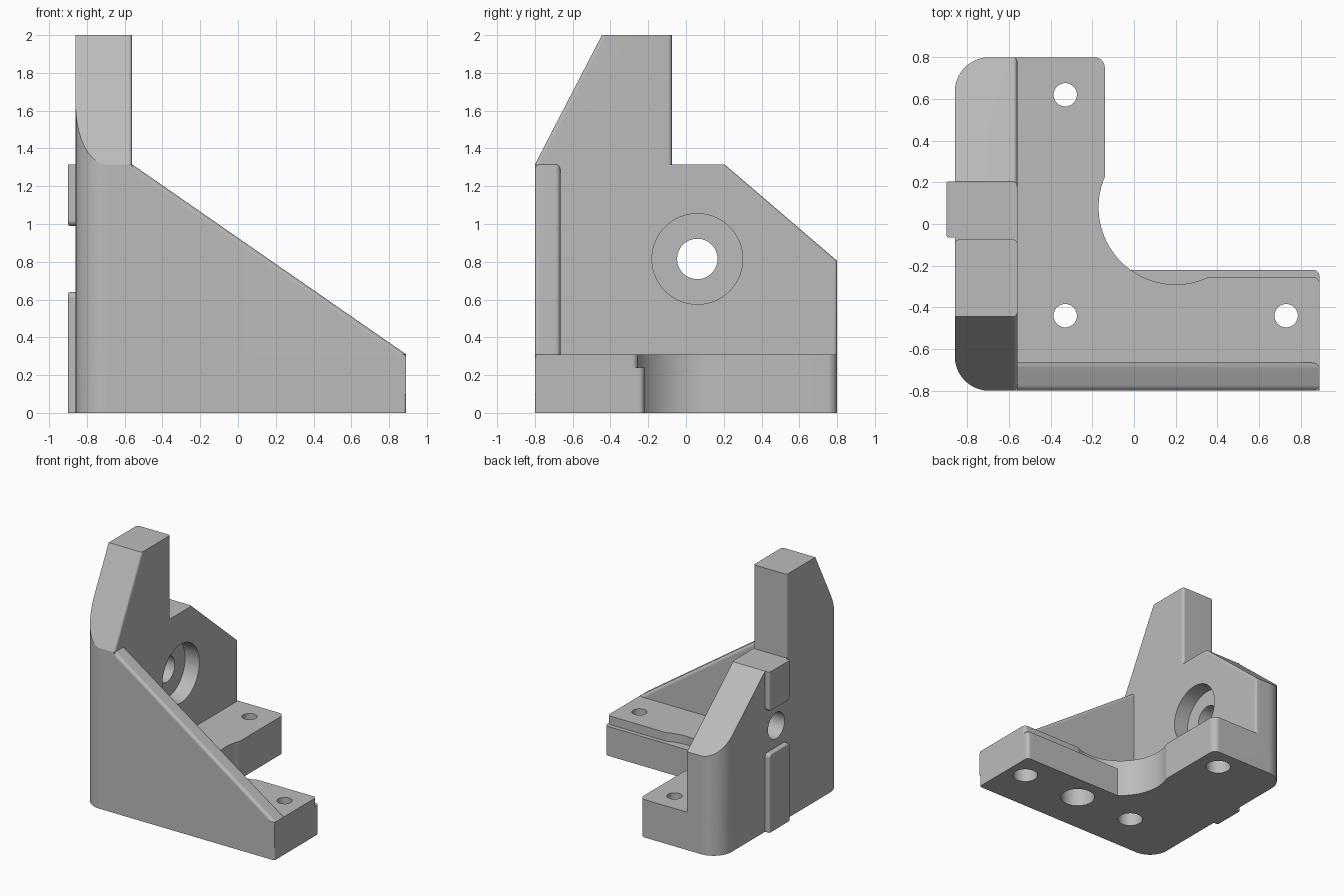
import bpy, bmesh, math
from mathutils import Vector

cube = bpy.data.objects.get("Cube")
if cube:
    bpy.data.objects.remove(cube, do_unlink=True)

grey = bpy.data.materials.new("mid grey")
grey.use_nodes = True
COLOUR = (0.5, 0.5, 0.5, 1)
grey.diffuse_color = COLOUR
grey.node_tree.nodes["Principled BSDF"].inputs["Base Color"].default_value = COLOUR


def arc(cx, cy, r, start, end, steps=16):
    """Points along an arc, angles in degrees."""
    angles = [math.radians(start + (end - start) * i / steps) for i in range(steps + 1)]
    return [(cx + r * math.cos(a), cy + r * math.sin(a)) for a in angles]


def rounded(corners, steps=10):
    """Outline from (a, b) points or (a, b, radius) corners."""
    out = []
    for i, c in enumerate(corners):
        p = Vector(c[:2])
        if len(c) == 2:
            out.append(p)
            continue
        u = (Vector(corners[i - 1][:2]) - p).normalized()
        v = (Vector(corners[(i + 1) % len(corners)][:2]) - p).normalized()
        half = u.angle(v) / 2
        centre = p + (u + v).normalized() * c[2] / math.sin(half)
        s = p + u * c[2] / math.tan(half) - centre
        e = p + v * c[2] / math.tan(half) - centre
        turn = math.atan2(s.x * e.y - s.y * e.x, s.dot(e))
        base = math.atan2(s.y, s.x)
        for k in range(steps + 1):
            a = base + turn * k / steps
            out.append(centre + Vector((math.cos(a), math.sin(a))) * c[2])
    return out


def prism(name, outline, lo, hi, axis="z", bevel=0, pick=None):
    """Extrude an outline along an axis, rounding the picked edges."""
    place = {"x": lambda a, b, c: (c, a, b),
             "y": lambda a, b, c: (a, c, b),
             "z": lambda a, b, c: (a, b, c)}[axis]
    bm = bmesh.new()
    low = [bm.verts.new(place(p[0], p[1], lo)) for p in outline]
    high = [bm.verts.new(place(p[0], p[1], hi)) for p in outline]
    bm.faces.new(low)
    bm.faces.new(high)
    for i in range(len(low)):
        bm.faces.new((low[i - 1], low[i], high[i], high[i - 1]))
    bmesh.ops.recalc_face_normals(bm, faces=bm.faces)
    if bevel:
        edges = [e for e in bm.edges if pick(*(v.co for v in e.verts))]
        bmesh.ops.bevel(bm, geom=edges, offset=bevel, segments=5, profile=0.5, affect="EDGES")
    mesh = bpy.data.meshes.new(name)
    bm.to_mesh(mesh)
    bm.free()
    mesh.materials.append(grey)
    ob = bpy.data.objects.new(name, mesh)
    bpy.context.collection.objects.link(ob)
    return ob


def combine(target, other, operation):
    """Apply a boolean and discard the second solid."""
    mod = target.modifiers.new("combine", "BOOLEAN")
    mod.operation, mod.object, mod.solver = operation, other, "EXACT"
    bpy.context.view_layer.objects.active = target
    bpy.ops.object.modifier_apply(modifier=mod.name)
    bpy.data.objects.remove(other, do_unlink=True)


def drill(target, a, b, r, lo, hi, axis="z"):
    combine(target, prism("drill", arc(a, b, r, 0, 354.375, 63), lo, hi, axis), "DIFFERENCE")


L, R, F, B = -0.86, 0.89, -0.80, 0.80   # outer limits
INNER, TOP, SHELF = -0.56, 1.315, 0.31

# L-shaped base plate in two layers; the upper one is relieved to leave a small ledge
relief = arc(0.2, 0.08, 0.37, 156.8, 234.2, 20)
relief_end = arc(0.2, 0.08, 0.37, 234.2, 295, 16)[1:]
outer = [(R, F, 0.015), (L, F, 0.165), (L, B, 0.165), (-0.14, B, 0.05)]
lower = rounded(outer + relief + [(R, -0.22, 0.03)])
upper = rounded(outer + relief + relief_end + [(R, -0.255, 0.03)])
body = prism("corner_bracket", lower, 0, 0.24)
combine(body, prism("upper_layer", upper, 0.24, SHELF), "UNION")

# Side wall with a sloped back shoulder
wall = prism("side_wall", [(F, 0.1), (B, 0.1), (B, 0.805), (0.205, TOP), (F, TOP)],
             L - 0.1, INNER, "x", 0.02,
             lambda p, q: min(p.x, q.x) > INNER - 0.01 and abs(p.z - q.z) > 0.1
             and max(p.y, q.y) > 0)
plan = rounded([(L, F, 0.165), (INNER, F), (INNER, B), (L, B, 0.165)])
combine(wall, prism("wall_plan", plan, 0, 2.2), "INTERSECT")

# Tower rising from the side wall, sloped at the front
tower = prism("tower", [(F, 1.2), (F, TOP), (-0.445, 2), (-0.075, 2), (-0.075, 1.2)],
              L - 0.1, INNER, "x", 0.02,
              lambda p, q: min(p.x, q.x) > INNER - 0.01 and abs(p.z - q.z) > 0.2
              and abs(p.y - q.y) > 0.2)
plan = rounded([(L, F, 0.165), (INNER, F), (INNER, -0.075, 0.02), (L, -0.075, 0.02)])
combine(tower, prism("tower_plan", plan, 1, 2.2), "INTERSECT")

# Triangular front wall with a rounded sloping edge
front = prism("front_wall",
              [(-0.68, 0.1), (R, 0.1), (R, SHELF), (INNER, TOP), (-0.68, TOP)],
              F, -0.665, "y", 0.025,
              lambda p, q: abs(p.x - q.x) > 1 and abs(p.z - q.z) > 0.5)

for part in (wall, tower, front):
    combine(body, part, "UNION")

# Locating ribs on the outside of the side wall
for name, z0, z1, r0, r1 in (("lower_rib", 0, 0.64, 0, 0.03), ("upper_rib", 0.99, TOP, 0.03, 0)):
    ends = [(-0.065, z0), (0.205, z0), (0.205, z1), (-0.065, z1)]
    shape = rounded([(a, b, r) if r else (a, b) for (a, b), r in zip(ends, (r0, r0, r1, r1))])
    rib = prism(name, shape, -0.9, -0.8, "x", 0.012,
                lambda p, q: max(p.x, q.x) < -0.89 and not (
                    abs(p.z - q.z) < 0.001 and (p.z < 0.01 or p.z > 1.3)))
    combine(body, rib, "UNION")

# Counterbored bolt hole through the side wall
drill(body, 0.06, 0.815, 0.107, -1, -0.4, "x")
drill(body, 0.06, 0.815, 0.24, INNER - 0.13, -0.4, "x")

# Screw holes in the base, counterbored from below, and one blind socket
for x, y in ((-0.33, 0.62), (-0.33, -0.44), (0.73, -0.44)):
    drill(body, x, y, 0.056, -0.1, 0.5)
    drill(body, x, y, 0.095, -0.1, 0.18)
drill(body, 0.2, -0.44, 0.13, -0.1, 0.2)

# Smooth fillets, crisp edges
bpy.ops.object.select_all(action="DESELECT")
body.select_set(True)
bpy.context.view_layer.objects.active = body
bpy.ops.object.shade_smooth_by_angle(angle=math.radians(25))
weighted = body.modifiers.new("even_normals", "WEIGHTED_NORMAL")
weighted.keep_sharp = True
